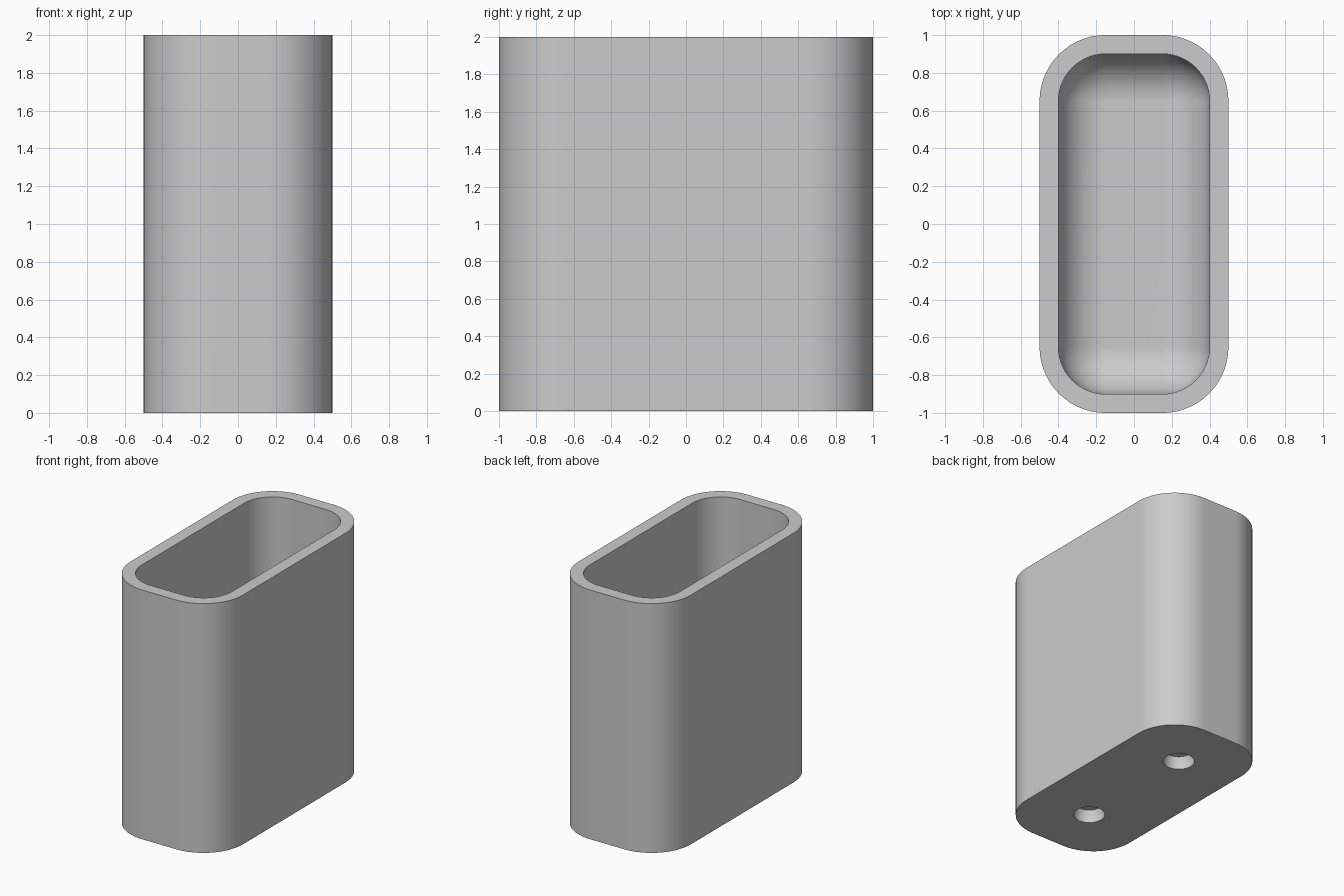
import bpy, bmesh, math
from mathutils import Matrix

cube = bpy.data.objects.get("Cube")
if cube:
    bpy.data.objects.remove(cube, do_unlink=True)

HX, HY, HEIGHT = 0.5, 1.0, 2.0      # outer half sizes and height
WALL, FLOOR = 0.1, 0.2
CORNER = 0.35                       # outer corner radius
FILLET = CORNER - WALL              # inner corner and floor fillet radius
STEPS = 14

grey = bpy.data.materials.new("plain grey")
grey.use_nodes = True
colour = (0.6, 0.6, 0.6, 1)
grey.diffuse_color = colour
grey.node_tree.nodes["Principled BSDF"].inputs["Base Color"].default_value = colour


def outline(bm, inset, z):
    """Rounded rectangle ring, inset from the outer wall."""
    r = CORNER - inset
    ring = []
    for k, (sx, sy) in enumerate(((1, 1), (-1, 1), (-1, -1), (1, -1))):
        for i in range(STEPS + 1):
            a = (k + i / STEPS) * math.pi / 2
            ring.append(bm.verts.new((sx * (HX - CORNER) + r * math.cos(a),
                                      sy * (HY - CORNER) + r * math.sin(a), z)))
    return ring


def finish(bm, name):
    bmesh.ops.remove_doubles(bm, verts=bm.verts, dist=1e-5)
    bmesh.ops.recalc_face_normals(bm, faces=bm.faces)
    mesh = bpy.data.meshes.new(name)
    bm.to_mesh(mesh)
    bm.free()
    mesh.materials.append(grey)
    ob = bpy.data.objects.new(name, mesh)
    bpy.context.collection.objects.link(ob)
    return ob


# Holder shell: outer wall, rim, inner wall, then a rounded fillet to the floor
bm = bmesh.new()
sections = [(0, 0), (0, HEIGHT), (WALL, HEIGHT)]
for i in range(STEPS + 1):
    a = i / STEPS * math.pi / 2
    sections.append((WALL + FILLET * (1 - math.cos(a)),
                     FLOOR + FILLET * (1 - math.sin(a))))
rings = [outline(bm, *s) for s in sections]
for lower, upper in zip(rings, rings[1:]):
    for i in range(len(lower)):
        j = (i + 1) % len(lower)
        bm.faces.new((lower[i], lower[j], upper[j], upper[i]))
bm.faces.new(rings[0])
corners = [rings[-1][k * (STEPS + 1)] for k in range(4)]
bm.faces.new(corners)
holder = finish(bm, "holder_body")

# Two blind holes in the underside, slightly narrowed towards the top
bm = bmesh.new()
for y in (-0.52, 0.52):
    profile = ((0.117, -0.05), (0.117, 0.05), (0.105, 0.1))
    loops = []
    for r, z in profile:
        made = bmesh.ops.create_circle(bm, segments=40, radius=r,
                                       matrix=Matrix.Translation((0, y, z)))
        loops.append(made["verts"])
    for a, b in zip(loops, loops[1:]):
        for i in range(len(a)):
            j = (i + 1) % len(a)
            bm.faces.new((a[i], a[j], b[j], b[i]))
    bm.faces.new(loops[0])
    bm.faces.new(loops[-1])
cutter = finish(bm, "hole_cutter")
cutter.hide_render = True

cut = holder.modifiers.new("holes", "BOOLEAN")
cut.operation = "DIFFERENCE"
cut.solver = "EXACT"
cut.object = cutter
bpy.ops.object.select_all(action="DESELECT")
bpy.context.view_layer.objects.active = holder
holder.select_set(True)
bpy.ops.object.modifier_apply(modifier=cut.name)
bpy.data.objects.remove(cutter, do_unlink=True)

# Smooth walls with crisp rims
bpy.ops.object.shade_smooth_by_angle(angle=math.radians(12))
weighted = holder.modifiers.new("even_shading", "WEIGHTED_NORMAL")
weighted.keep_sharp = True
